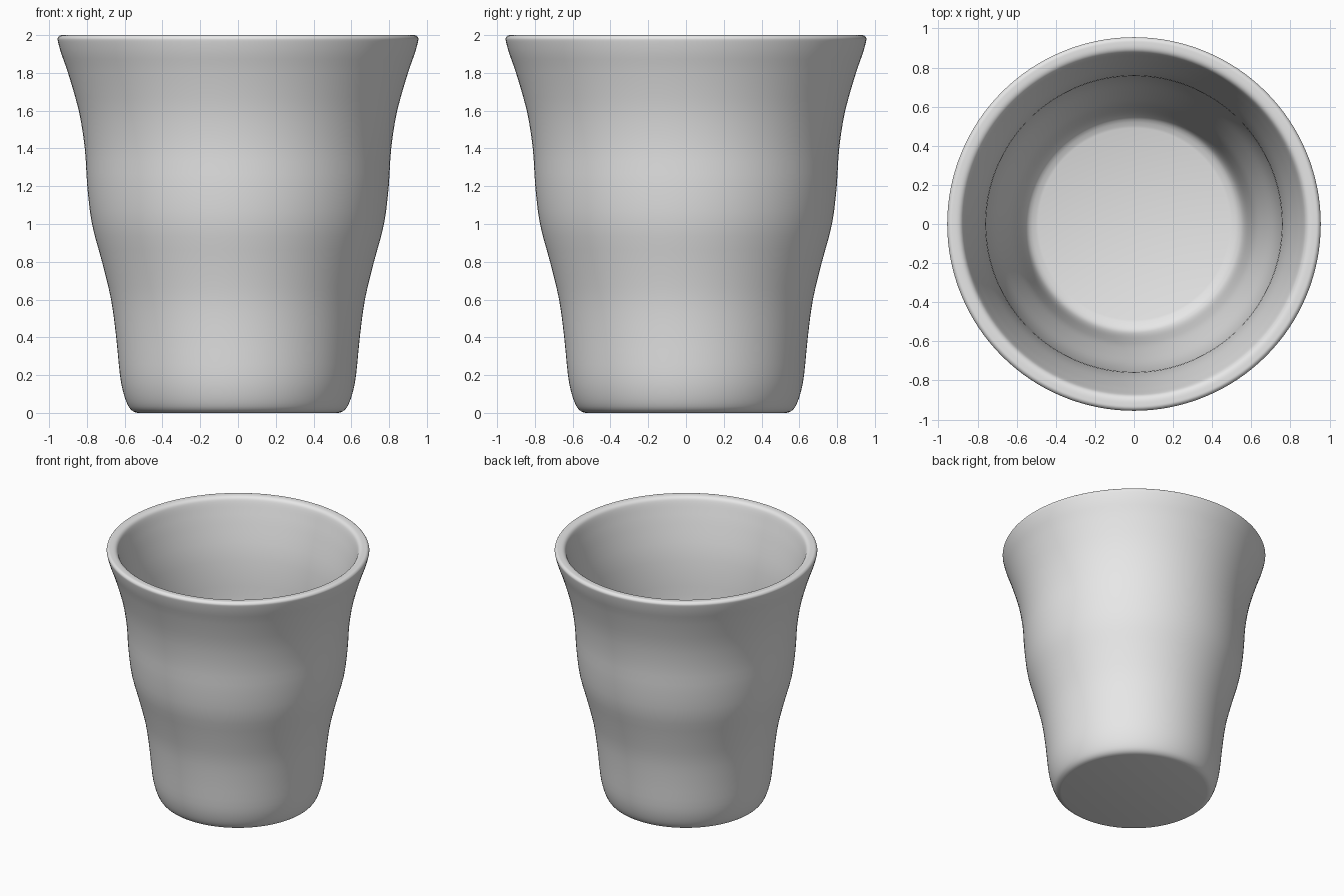
import bpy, bmesh, math
from mathutils import Vector

if "Cube" in bpy.data.objects:
    bpy.data.objects.remove(bpy.data.objects["Cube"])

SEGMENTS = 128

# Half section of the cup (radius, height): underside, outer wall, rim, inner wall, floor
OUTER = [(0.53, 0.0), (0.555, 0.008), (0.58, 0.035), (0.605, 0.1), (0.625, 0.2),
         (0.645, 0.4), (0.672, 0.6), (0.72, 0.8), (0.773, 1.0), (0.798, 1.2),
         (0.811, 1.4), (0.843, 1.6), (0.90, 1.8), (0.935, 1.9), (0.953, 1.965)]
RIM = [(0.954, 1.985), (0.942, 1.998), (0.925, 2.0), (0.90, 1.998), (0.882, 1.988),
       (0.87, 1.965)]
INNER = [(0.852, 1.9), (0.826, 1.8), (0.782, 1.6), (0.76, 1.4), (0.75, 1.2),
         (0.722, 1.0), (0.67, 0.8), (0.622, 0.6), (0.597, 0.4), (0.578, 0.22),
         (0.56, 0.13), (0.535, 0.09), (0.49, 0.07)]


def smooth_path(points, steps=3):
    """Catmull-Rom curve through the points."""
    p = [Vector(q) for q in points]
    p = [p[0]] + p + [p[-1]]
    path = []
    for a, b, c, d in zip(p, p[1:], p[2:], p[3:]):
        for i in range(steps):
            t = i / steps
            path.append(0.5 * (2 * b + (c - a) * t + (2 * a - 5 * b + 4 * c - d) * t * t
                               + (3 * b - a - 3 * c + d) * t ** 3))
    return path + [p[-1]]


def lathe(name, path, material):
    """Turn a profile around z and close both ends with a flat disc."""
    bm = bmesh.new()
    rings = []
    for r, z in path:
        rings.append([bm.verts.new((r * math.cos(a), r * math.sin(a), z))
                      for a in (2 * math.pi * i / SEGMENTS for i in range(SEGMENTS))])
    for low, high in zip(rings, rings[1:]):
        for i in range(SEGMENTS):
            j = (i + 1) % SEGMENTS
            bm.faces.new((low[i], low[j], high[j], high[i]))
    bm.faces.new(rings[0][::-1])   # underside
    bm.faces.new(rings[-1])        # inside floor
    mesh = bpy.data.meshes.new(name)
    bm.to_mesh(mesh)
    bm.free()
    mesh.materials.append(material)
    obj = bpy.data.objects.new(name, mesh)
    bpy.context.collection.objects.link(obj)
    bpy.context.view_layer.objects.active = obj
    obj.select_set(True)
    bpy.ops.object.shade_smooth_by_angle(angle=math.radians(40))
    return obj


# Plain light grey ceramic
ceramic = bpy.data.materials.new("light_grey")
ceramic.diffuse_color = (0.8, 0.8, 0.8, 1.0)
ceramic.use_nodes = True
ceramic.node_tree.nodes["Principled BSDF"].inputs["Base Color"].default_value = ceramic.diffuse_color

lathe("cup", smooth_path(OUTER + RIM + INNER), ceramic)
